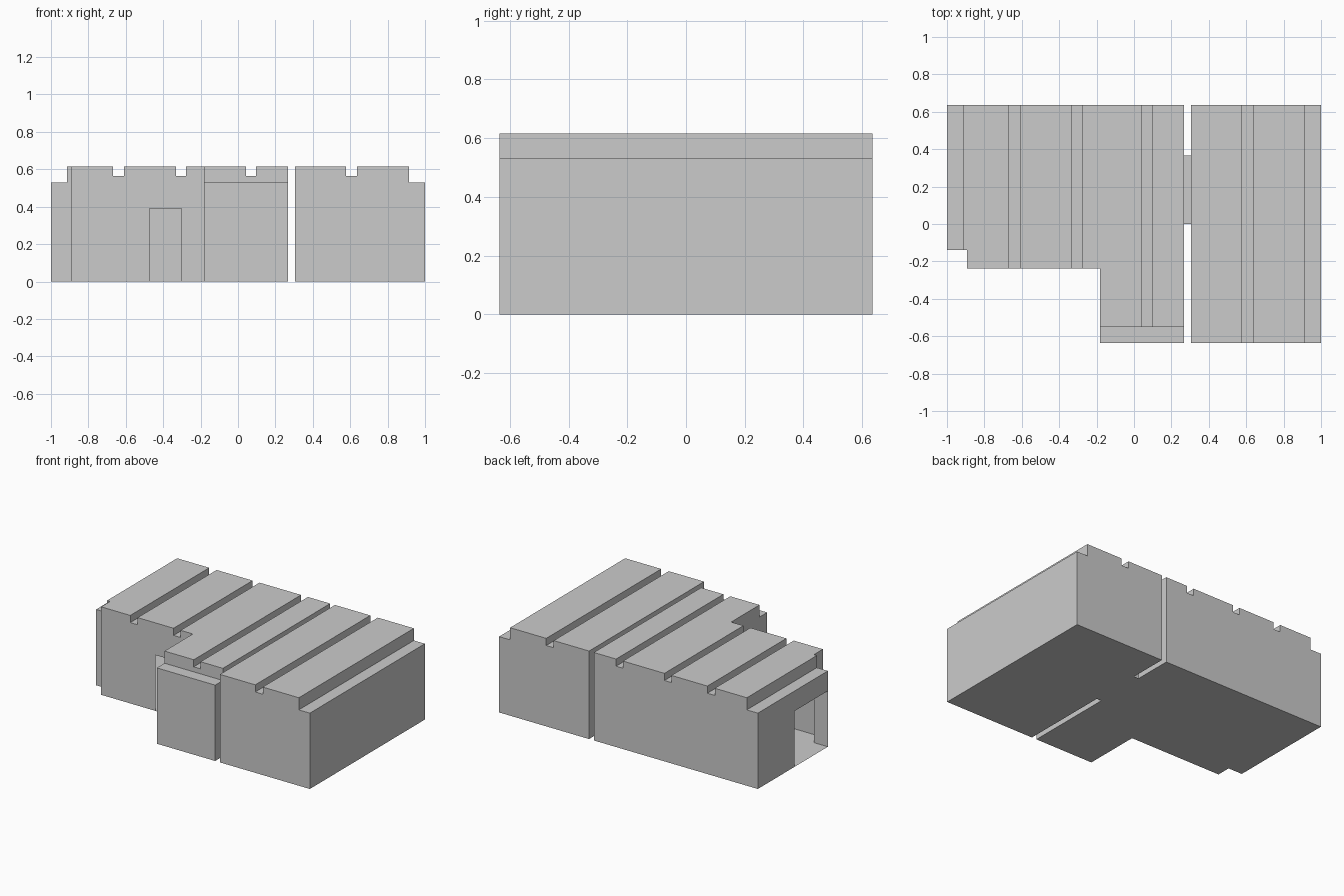
import bpy, bmesh
from mathutils import Vector

if "Cube" in bpy.data.objects:
    bpy.data.objects.remove(bpy.data.objects["Cube"])

BACK, FRONT = 0.635, -0.635
ROOF, GROOVE, LEDGE = 0.615, 0.565, 0.53


def new_object(name, bm):
    mesh = bpy.data.meshes.new(name)
    bm.to_mesh(mesh)
    bm.free()
    ob = bpy.data.objects.new(name, mesh)
    bpy.context.collection.objects.link(ob)
    return ob


def extruded(name, profile):
    """Closed solid from an x-z profile running front to back."""
    bm = bmesh.new()
    face = bm.faces.new([bm.verts.new((x, FRONT, z)) for x, z in profile])
    out = bmesh.ops.extrude_face_region(bm, geom=[face])
    verts = [v for v in out["geom"] if isinstance(v, bmesh.types.BMVert)]
    bmesh.ops.translate(bm, verts=verts, vec=(0, BACK - FRONT, 0))
    bmesh.ops.recalc_face_normals(bm, faces=bm.faces)
    return new_object(name, bm)


def carve(ob, lo, hi):
    """Remove a box from a solid."""
    bm = bmesh.new()
    bmesh.ops.create_cube(bm, size=1)
    for v in bm.verts:
        v.co = [lo[i] if v.co[i] < 0 else hi[i] for i in range(3)]
    cutter = new_object("cutter", bm)
    cutter.hide_render = True
    mod = ob.modifiers.new("carve", 'BOOLEAN')
    mod.operation, mod.solver, mod.object = 'DIFFERENCE', 'EXACT', cutter
    deps = bpy.context.evaluated_depsgraph_get()
    mesh = bpy.data.meshes.new_from_object(ob.evaluated_get(deps))
    ob.modifiers.clear()
    ob.data = mesh
    bpy.data.objects.remove(cutter)


def doorway(ob, axis, at, start, end, height=0.39):
    """Open a doorway in the thin wall lying at the given x (0) or y (1)."""
    bm = bmesh.new()
    bm.from_mesh(ob.data)
    along = 1 - axis

    def wall():
        return [f for f in bm.faces
                if all(abs(v.co[axis] - at) < 1e-3 for v in f.verts)]

    for ax, value in ((along, start), (along, end), (2, height)):
        faces = wall()
        geom = faces + list({e for f in faces for e in f.edges}) \
            + list({v for f in faces for v in f.verts})
        co, no = Vector(), Vector()
        co[ax], no[ax] = value, 1
        bmesh.ops.bisect_plane(bm, geom=geom, dist=1e-5, plane_co=co, plane_no=no)
    hole = []
    for f in wall():
        c = f.calc_center_median()
        if start < c[along] < end and c.z < height:
            hole.append(f)
    bmesh.ops.delete(bm, geom=hole, context='FACES')
    bm.to_mesh(ob.data)
    bm.free()


def groove(x0, x1):
    return [(x0, ROOF), (x0, GROOVE), (x1, GROOVE), (x1, ROOF)]


# Left wing: grooved roof, stepped front, lowered front ledge
left = extruded("left_wing", [(-1, 0), (-1, LEDGE), (-0.915, LEDGE), (-0.915, ROOF)]
                + groove(-0.667, -0.61) + groove(-0.332, -0.278) + groove(0.043, 0.096)
                + [(0.268, ROOF), (0.268, 0)])
carve(left, (-1.2, -0.8, -0.2), (-0.183, -0.237, 0.8))
carve(left, (-1.2, -0.8, -0.2), (-0.892, -0.138, 0.8))
carve(left, (-0.4, -0.8, LEDGE), (0.4, -0.55, 0.8))

# Right wing
right = extruded("right_wing", [(0.305, 0), (0.305, ROOF)] + groove(0.578, 0.636)
                 + [(0.915, ROOF), (0.915, LEDGE), (1, LEDGE), (1, 0)])

# Doorways into the hollow interior
doorway(left, 0, -1, -0.137, 0.228)
doorway(left, 1, -0.237, -0.472, -0.303)
doorway(left, 0, 0.268, 0.0, 0.365)
doorway(right, 0, 0.305, 0.12, 0.41)

# Floor strip joining the two wings
bm = bmesh.new()
bm.faces.new([bm.verts.new(p) for p in
              ((0.268, 0, 0), (0.305, 0, 0), (0.305, 0.365, 0), (0.268, 0.365, 0))])
new_object("joining_floor", bm)
